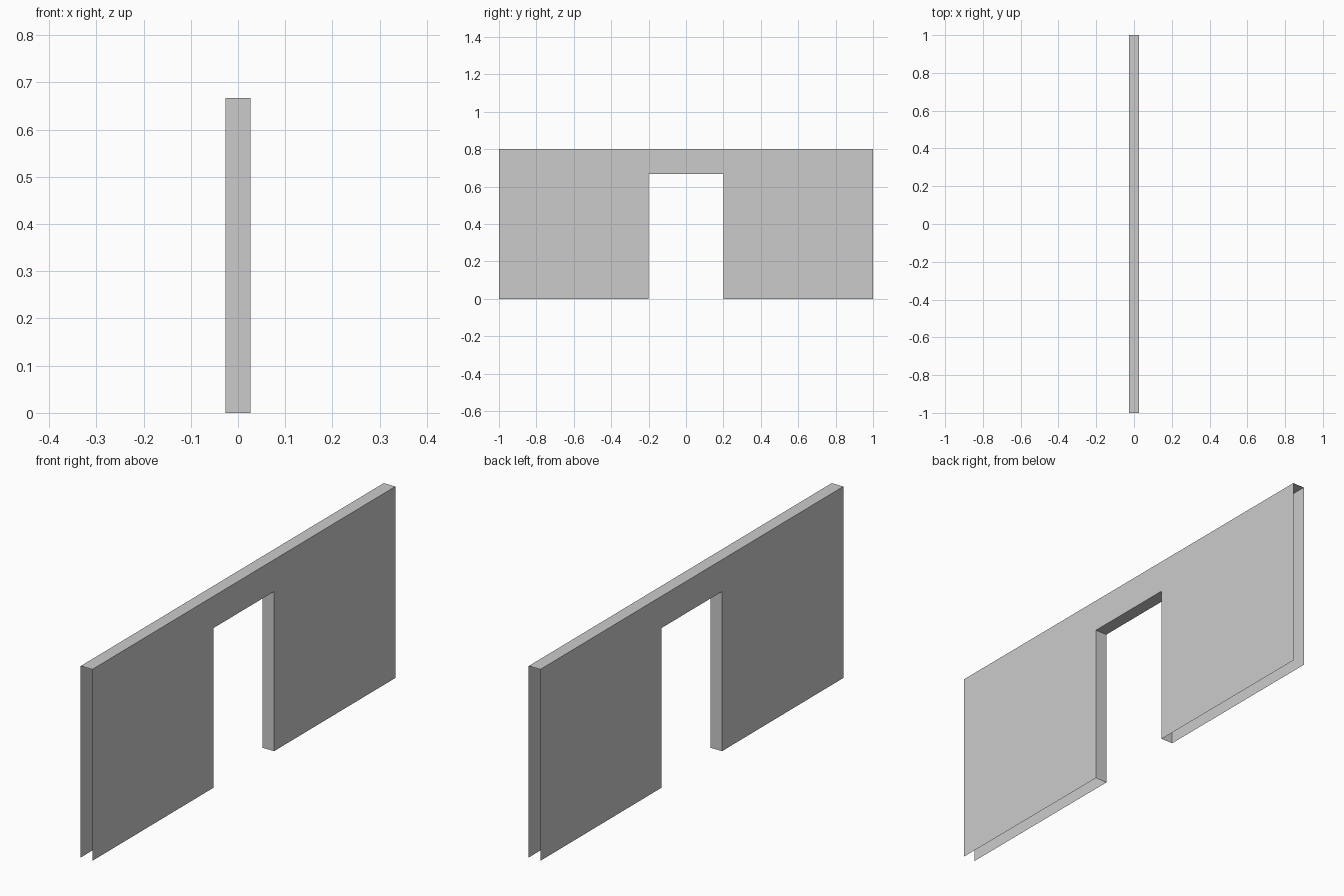
import bpy
import bmesh

old = bpy.data.objects.get("Cube")
if old:
    bpy.data.objects.remove(old, do_unlink=True)

HALF_LENGTH, HEIGHT = 1.0, 0.8
DOOR_HALF, DOOR_HEIGHT = 0.2, 0.667
HALF_THICK = 0.0267

grey = bpy.data.materials.new("plain grey")
grey.use_nodes = True
colour = (0.6, 0.6, 0.6, 1)
grey.diffuse_color = colour
grey.node_tree.nodes["Principled BSDF"].inputs["Base Color"].default_value = colour

# Wall outline in (y, z), from the lower front corner around the doorway
outline = [
    (-HALF_LENGTH, 0), (-DOOR_HALF, 0), (-DOOR_HALF, DOOR_HEIGHT),
    (DOOR_HALF, DOOR_HEIGHT), (DOOR_HALF, 0), (HALF_LENGTH, 0),
    (HALF_LENGTH, HEIGHT), (-HALF_LENGTH, HEIGHT),
]

bm = bmesh.new()
left = [bm.verts.new((HALF_THICK, y, z)) for y, z in outline]
right = [bm.verts.new((-HALF_THICK, y, z)) for y, z in outline]

# Two broad wall panels
bm.faces.new(left)
bm.faces.new(reversed(right))

# Door lining and top cap; the ends and the underside of the shell stay open
for i, (y, z) in enumerate(outline):
    j = (i + 1) % len(outline)
    y2, z2 = outline[j]
    open_bottom = z == z2 == 0
    open_end = y == y2 and abs(y) == HALF_LENGTH
    if not (open_bottom or open_end):
        bm.faces.new((left[j], left[i], right[i], right[j]))

mesh = bpy.data.meshes.new("doorway_wall")
bm.to_mesh(mesh)
bm.free()
mesh.materials.append(grey)
wall = bpy.data.objects.new("doorway_wall", mesh)
bpy.context.collection.objects.link(wall)
